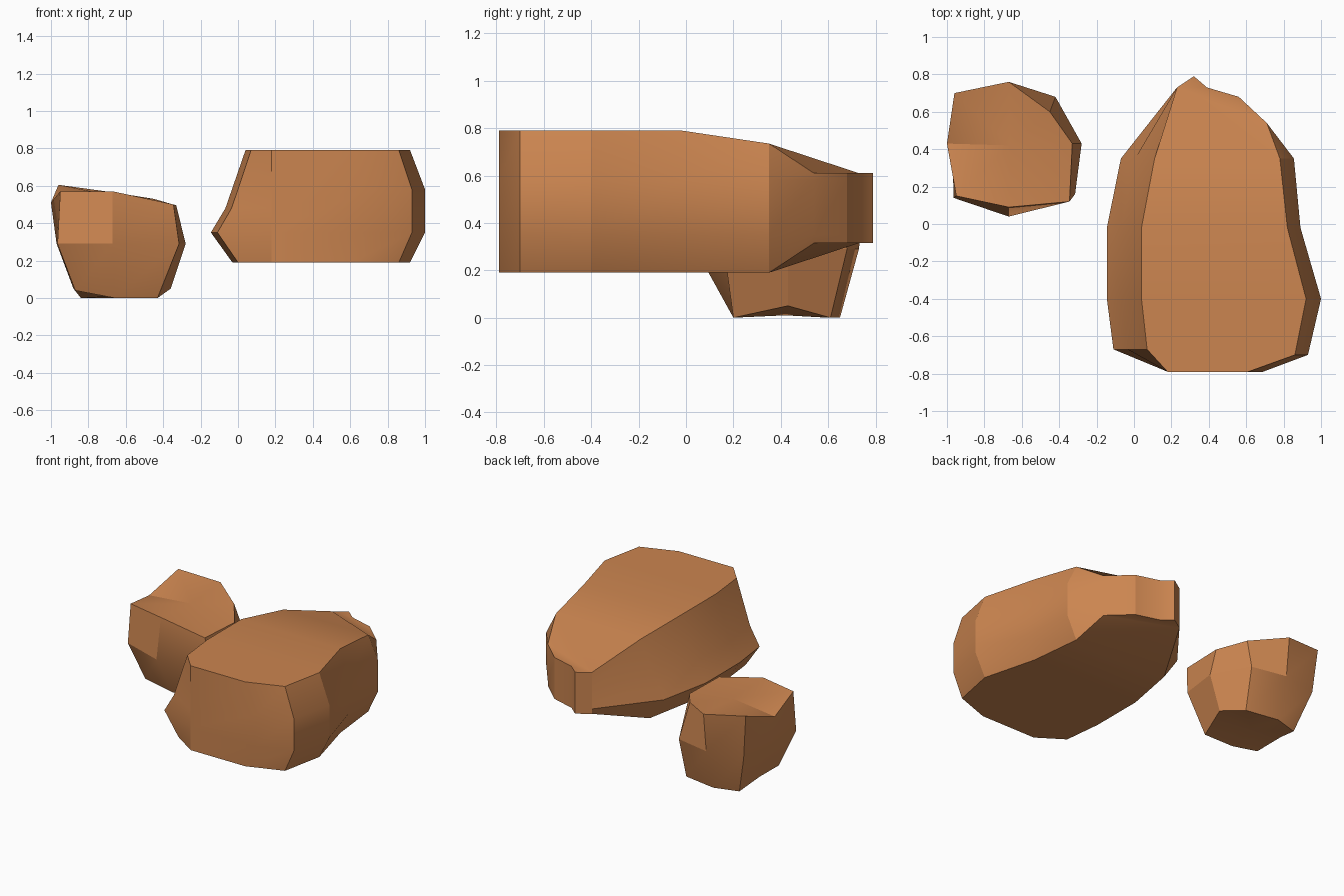
import bpy, bmesh, math

if "Cube" in bpy.data.objects:
    bpy.data.objects.remove(bpy.data.objects["Cube"])

clay = bpy.data.materials.new("clay_brown")
clay.diffuse_color = (0.60, 0.235, 0.08, 1)
clay.use_nodes = True
clay.node_tree.nodes["Principled BSDF"].inputs["Base Color"].default_value = clay.diffuse_color


def loft(bm, rings):
    """Skin closed rings with quads and return their vertices."""
    vs = [[bm.verts.new(p) for p in r] for r in rings]
    n = len(vs[0])
    for a, b in zip(vs, vs[1:]):
        for i in range(n):
            j = (i + 1) % n
            bm.faces.new((a[i], a[j], b[j], b[i]))
    return vs


def finish(bm, name):
    bmesh.ops.remove_doubles(bm, verts=bm.verts, dist=0.0005)
    bmesh.ops.recalc_face_normals(bm, faces=bm.faces)
    me = bpy.data.meshes.new(name)
    bm.to_mesh(me)
    bm.free()
    ob = bpy.data.objects.new(name, me)
    me.materials.append(clay)
    bpy.context.collection.objects.link(ob)
    bpy.ops.object.select_all(action='DESELECT')
    ob.select_set(True)
    bpy.context.view_layer.objects.active = ob
    bpy.ops.object.shade_smooth_by_angle(angle=math.radians(25))


# Large boulder: rim x, belt x, y, running front to back on each side
left = [(0.18, 0.18, -0.79), (0.07, -0.11, -0.67), (0.04, -0.145, -0.40),
        (0.04, -0.145, -0.02), (0.11, -0.07, 0.35), (0.23, 0.23, 0.73)]
right = [(0.61, 0.69, -0.79), (0.86, 0.93, -0.70), (0.92, 1.0, -0.40),
         (0.82, 0.89, -0.02), (0.78, 0.855, 0.35), (0.71, 0.71, 0.54)]
tip = [(0.56, 0.56, 0.68), (0.39, 0.39, 0.73), (0.32, 0.32, 0.79)]
outline = right + tip + left[::-1]
n_right, n_tip, total = len(right), len(tip), len(outline)


def boulder_ring(level):
    ring = []
    for i, (rim, belt, y) in enumerate(outline):
        is_left = i >= n_right + n_tip
        is_tip = y > 0.5
        top = 0.61 if is_tip else 0.735 if y > 0.3 else 0.79
        bottom = 0.315 if is_tip else 0.19
        low_rim = rim - 0.07 if is_left and not is_tip and y > -0.75 else rim
        upper_x = belt + (rim - belt) * 0.42 if is_left else belt
        upper_z = 0.48 if is_left else 0.58
        x, z = [(low_rim, bottom), (belt, 0.35), (upper_x, upper_z), (rim, top)][level]
        ring.append((x, y, z))
    return ring


bm = bmesh.new()
rings = loft(bm, [boulder_ring(k) for k in range(4)])
for r in (rings[0], rings[-1]):      # top and underside as cross strips
    for i in range(n_right - 1):
        bm.faces.new((r[i], r[i + 1], r[total - 2 - i], r[total - 1 - i]))
    bm.faces.new(r[n_right - 1:n_right + n_tip + 1])
finish(bm, "large_boulder")

# Small boulder: eight-sided, with a tilted top
top = [(-.95, .15, .57), (-.67, .09, .57), (-.345, .12, .50), (-.33, .43, .495),
       (-.45, .60, .53), (-.67, .76, .565), (-.96, .70, .605), (-1.0, .43, .51)]
mid = [(-.965, .14, .29), (-.67, .04, .29), (-.315, .16, .29), (-.28, .43, .29),
       (-.42, .68, .29), (-.67, .73, .29), (-.93, .68, .29), (-.97, .43, .29)]
low = [(-.87, .20, .04), (-.66, .20, 0), (-.43, .20, 0), (-.36, .43, .05),
       (-.43, .61, 0), (-.67, .65, 0), (-.84, .60, 0), (-.88, .43, .05)]
bm = bmesh.new()
rings = loft(bm, [low, mid, top])
for r, c in ((rings[0], (-.64, .42, .01)), (rings[-1], (-.66, .42, .545))):
    centre = bm.verts.new(c)
    for i in range(8):
        bm.faces.new((r[i], r[(i + 1) % 8], centre))
finish(bm, "small_boulder")
